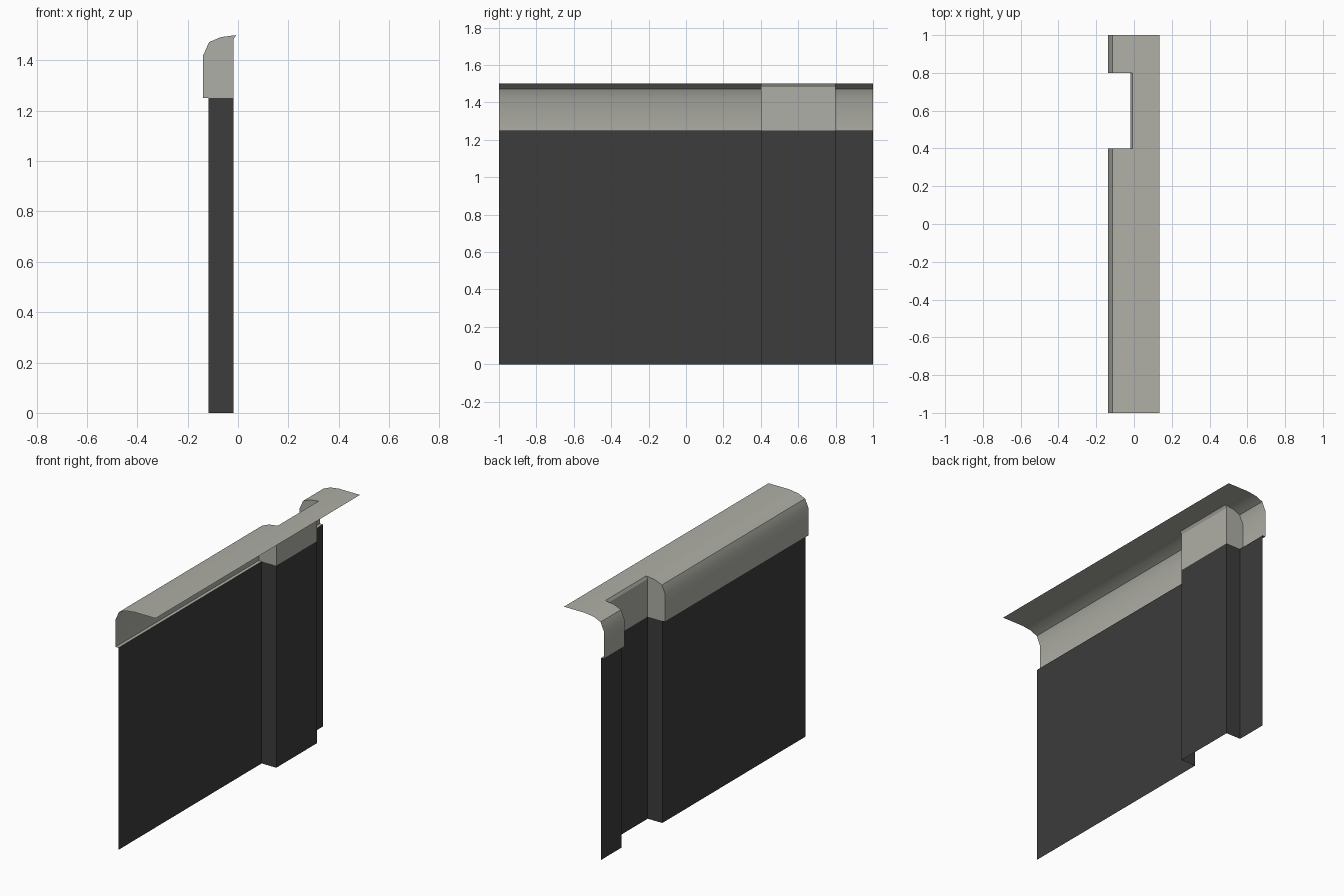
import bpy, bmesh, math

cube = bpy.data.objects.get("Cube")
if cube:
    bpy.data.objects.remove(cube, do_unlink=True)


def make_material(name, color):
    mat = bpy.data.materials.new(name)
    mat.use_nodes = True
    mat.diffuse_color = color
    mat.node_tree.nodes["Principled BSDF"].inputs["Base Color"].default_value = color
    return mat


def add_object(name, bm, mat):
    bmesh.ops.remove_doubles(bm, verts=bm.verts, dist=0.0005)
    mesh = bpy.data.meshes.new(name)
    bm.to_mesh(mesh)
    bm.free()
    mesh.materials.append(mat)
    obj = bpy.data.objects.new(name, mesh)
    bpy.context.collection.objects.link(obj)
    return obj


def add_face(bm, points):
    bm.faces.new([bm.verts.new(p) for p in points])


def sweep(bm, profile, y0, y1):
    """Extrude an open x-z profile along y as a thin sheet."""
    for (xa, za), (xb, zb) in zip(profile, profile[1:]):
        add_face(bm, [(xa, y0, za), (xb, y0, zb), (xb, y1, zb), (xa, y1, za)])


dark = make_material("charcoal", (0.045, 0.045, 0.045, 1))
light = make_material("warm grey", (0.43, 0.43, 0.385, 1))

OUTER, INNER, LIP = -0.118, -0.018, -0.138   # x of wall, recess and cap front
R0, R1 = 0.4, 0.8                            # recess span along y
SEAM = 1.25                                  # where the cap meets the wall

# Wall sheet with a stepped recess
path = [(OUTER, -1), (OUTER, R0), (INNER, R0), (INNER, R1), (OUTER, R1), (OUTER, 1)]
bm = bmesh.new()
for (xa, ya), (xb, yb) in zip(path, path[1:]):
    add_face(bm, [(xa, ya, 0), (xa, ya, SEAM), (xb, yb, SEAM), (xb, yb, 0)])
add_object("wall_panel", bm, dark)

# Cap sheet: rounded front, overhanging shelf, cut back around the recess
curve = [(LIP, SEAM), (LIP, 1.42), (-0.115, 1.472), (-0.068, 1.492), (-0.008, 1.5)]
inner = [(INNER, SEAM), (INNER, 1.483), (-0.008, 1.5)]
shelf = [(0.135, 1.5)]
bm = bmesh.new()
for y0, y1 in ((-1, R0), (R1, 1)):
    sweep(bm, [(OUTER, SEAM)] + curve + shelf, y0, y1)
sweep(bm, inner + shelf, R0, R1)

# Side cheeks closing the cap at the recess
outline = curve + inner[-2::-1]
add_face(bm, [(x, R0, z) for x, z in outline])
add_face(bm, [(x, R1, z) for x, z in reversed(outline)])
cap = add_object("top_cap", bm, light)

bpy.ops.object.select_all(action="DESELECT")
cap.select_set(True)
bpy.context.view_layer.objects.active = cap
bpy.ops.object.shade_smooth_by_angle(angle=math.radians(30))
